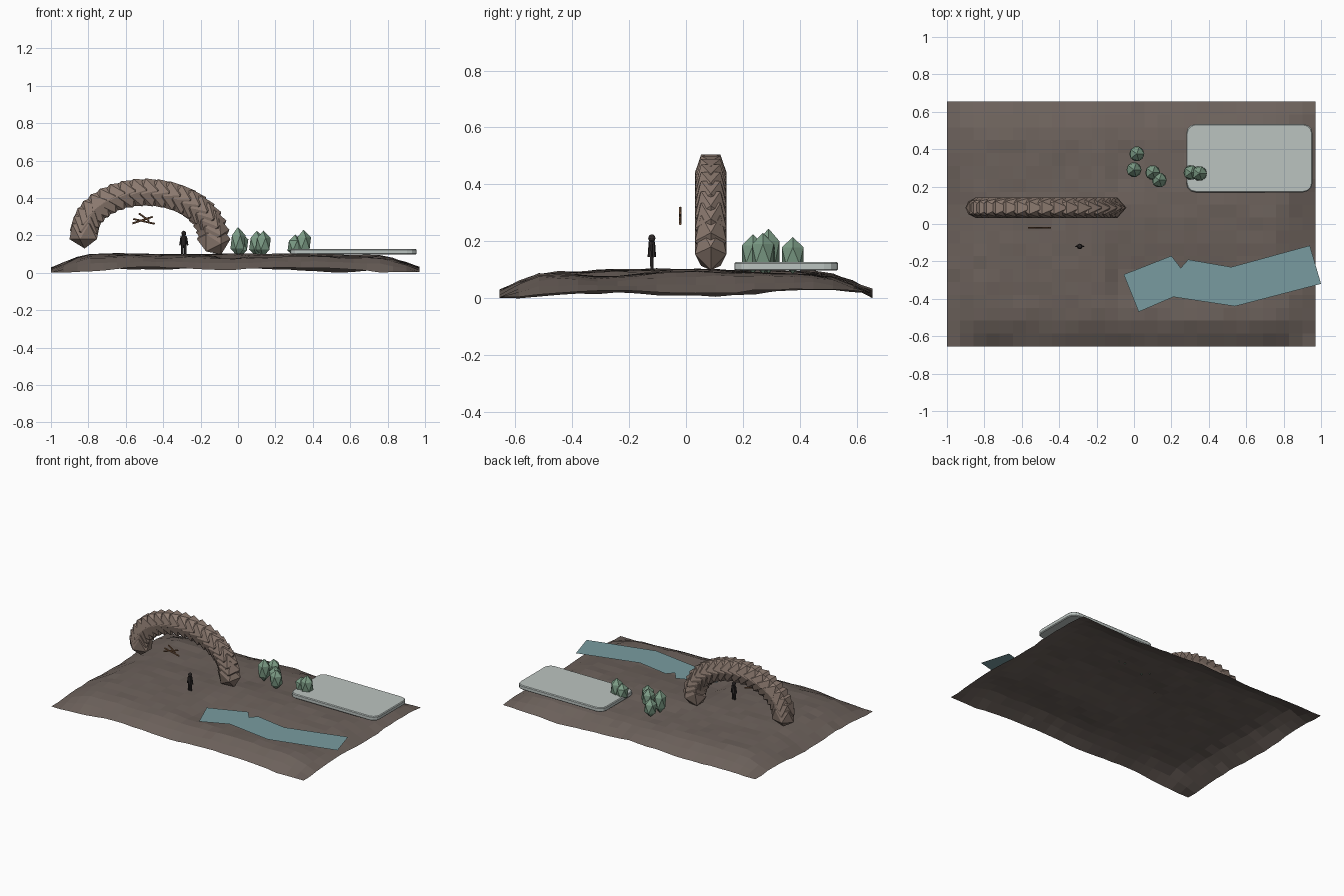
import bpy, bmesh, math, random
from mathutils import Vector

random.seed(4)
default = bpy.data.objects.get("Cube")
if default:
    bpy.data.objects.remove(default, do_unlink=True)


def material(name, rgb):
    mat = bpy.data.materials.new(name)
    mat.use_nodes = True
    mat.diffuse_color = (*rgb, 1)
    mat.node_tree.nodes["Principled BSDF"].inputs["Base Color"].default_value = (*rgb, 1)
    return mat


EARTH = material("earth", (0.15, 0.12, 0.105))
STONE = material("stone", (0.27, 0.2, 0.165))
LEAF = material("leaf", (0.2, 0.33, 0.235))
WATER = material("water", (0.19, 0.33, 0.35))
ICE = material("pale_slab", (0.5, 0.55, 0.53))
DARK = material("dark_cloth", (0.03, 0.025, 0.025))
WOOD = material("wood", (0.2, 0.1, 0.05))


def finish(bm, name, mat):
    mesh = bpy.data.meshes.new(name)
    bm.to_mesh(mesh)
    bm.free()
    obj = bpy.data.objects.new(name, mesh)
    mesh.materials.append(mat)
    bpy.context.collection.objects.link(obj)
    return obj


def gem(name, loc, size, mat, tilt=0, detail=1):
    bm = bmesh.new()
    bmesh.ops.create_icosphere(bm, subdivisions=detail, radius=1)
    bmesh.ops.scale(bm, vec=size, verts=bm.verts)
    obj = finish(bm, name, mat)
    obj.location = loc
    obj.rotation_euler.y = tilt
    return obj


def rod(name, start, end, r1, r2, mat, sides=6):
    start, end = Vector(start), Vector(end)
    bm = bmesh.new()
    bmesh.ops.create_cone(bm, cap_ends=True, segments=sides, radius1=r1,
                          radius2=r2, depth=(end - start).length)
    obj = finish(bm, name, mat)
    obj.location = (start + end) / 2
    obj.rotation_euler = (end - start).to_track_quat("Z", "Y").to_euler()
    return obj


def ease(t):
    t = max(0, min(1, t))
    return math.sin(t * math.pi / 2)


# Ground: an open faceted sheet that droops and ripples at its border
def ground_height(x, y):
    inside = ease((0.985 - abs(x)) / 0.25) * ease((0.655 - abs(y)) / 0.2)
    ripple = 0.008 * math.sin(7 * x + 2 * y) + 0.008 * math.sin(9 * y - 3 * x + 1)
    edge = 0.024 + ripple
    plateau = 0.104 - 0.03 * y * y + 0.3 * ripple
    if x > -0.1:
        plateau -= 0.022 * math.exp(-((y + 0.29) / 0.17) ** 2)
        plateau -= 0.01 * ease((y - 0.1) / 0.2)
    return edge + (plateau - edge) * inside + random.uniform(-0.004, 0.004)


bm = bmesh.new()
bmesh.ops.create_grid(bm, x_segments=28, y_segments=19, size=1)
for v in bm.verts:
    v.co.x *= 0.985
    v.co.y *= 0.655
    v.co.z = ground_height(v.co.x, v.co.y)
    v.co.x -= 0.015
lowest = min(v.co.z for v in bm.verts)
for v in bm.verts:
    v.co.z -= lowest
finish(bm, "ground", EARTH)

# Stone arch: overlapping faceted rocks along a half ellipse
ROCKS = 19
for i in range(ROCKS):
    t = i / (ROCKS - 1)
    a = math.pi * (1 - t)
    gem(f"arch_rock_{i + 1}",
        (-0.475 + 0.345 * math.cos(a), 0.087, 0.22 - 0.04 * t + 0.23 * math.sin(a)),
        (0.091, 0.065, 0.09), STONE, t * math.pi / 2)

# Bushes: tall faceted gems, each given as x, y and top height
BUSHES = [(0.015, 0.375, 0.215), (0, 0.29, 0.245), (0.1, 0.275, 0.225),
          (0.135, 0.235, 0.225), (0.305, 0.275, 0.205), (0.35, 0.27, 0.23)]
for i, (x, y, top) in enumerate(BUSHES):
    half = (top - 0.085) / 2
    gem(f"bush_{i + 1}", (x, y, top - half), (0.045, 0.045, half), LEAF)

# Pale slab with rounded corners and softened rims
bm = bmesh.new()
bmesh.ops.create_cube(bm, size=1)
bmesh.ops.scale(bm, vec=(0.675, 0.365, 0.03), verts=bm.verts)
uprights = [e for e in bm.edges if abs(e.verts[0].co.z - e.verts[1].co.z) > 0.01]
bmesh.ops.bevel(bm, geom=uprights, offset=0.05, segments=3, profile=0.5, affect="EDGES")
rims = [e for e in bm.edges if abs(e.verts[0].co.z - e.verts[1].co.z) < 0.01]
bmesh.ops.bevel(bm, geom=rims, offset=0.005, segments=1, affect="EDGES")
slab = finish(bm, "pale_slab", ICE)
slab.location = (0.617, 0.352, 0.112)

# Stream: a flat bent ribbon
STREAM = [(-0.055, -0.27), (0.025, -0.47), (0.21, -0.39), (0.54, -0.44), (1, -0.32),
          (0.94, -0.115), (0.52, -0.23), (0.29, -0.19), (0.25, -0.235), (0.2, -0.17)]
bm = bmesh.new()
bm.faces.new([bm.verts.new((x, y, 0.098)) for x, y in STREAM])
finish(bm, "stream", WATER)

# Small standing figure
X, Y = -0.29, -0.12
gem("figure_head", (X, Y, 0.211), (0.013, 0.013, 0.014), DARK, detail=2)
rod("figure_torso", (X, Y, 0.145), (X, Y, 0.2), 0.015, 0.011, DARK, 8)
for side, s in (("left", 1), ("right", -1)):
    rod(f"figure_{side}_leg", (X + s * 0.008, Y, 0.1), (X + s * 0.007, Y, 0.15),
        0.006, 0.008, DARK)
    rod(f"figure_{side}_arm", (X + s * 0.021, Y, 0.147), (X + s * 0.012, Y, 0.195),
        0.004, 0.005, DARK)

# Crossed sticks hanging under the arch
STICKS = [((-0.565, 0.264), (-0.455, 0.3)), ((-0.56, 0.288), (-0.445, 0.262)),
          ((-0.53, 0.318), (-0.475, 0.278))]
for i, (a, b) in enumerate(STICKS):
    rod(f"stick_{i + 1}", (a[0], -0.02, a[1]), (b[0], -0.02, b[1]), 0.005, 0.005, WOOD)
